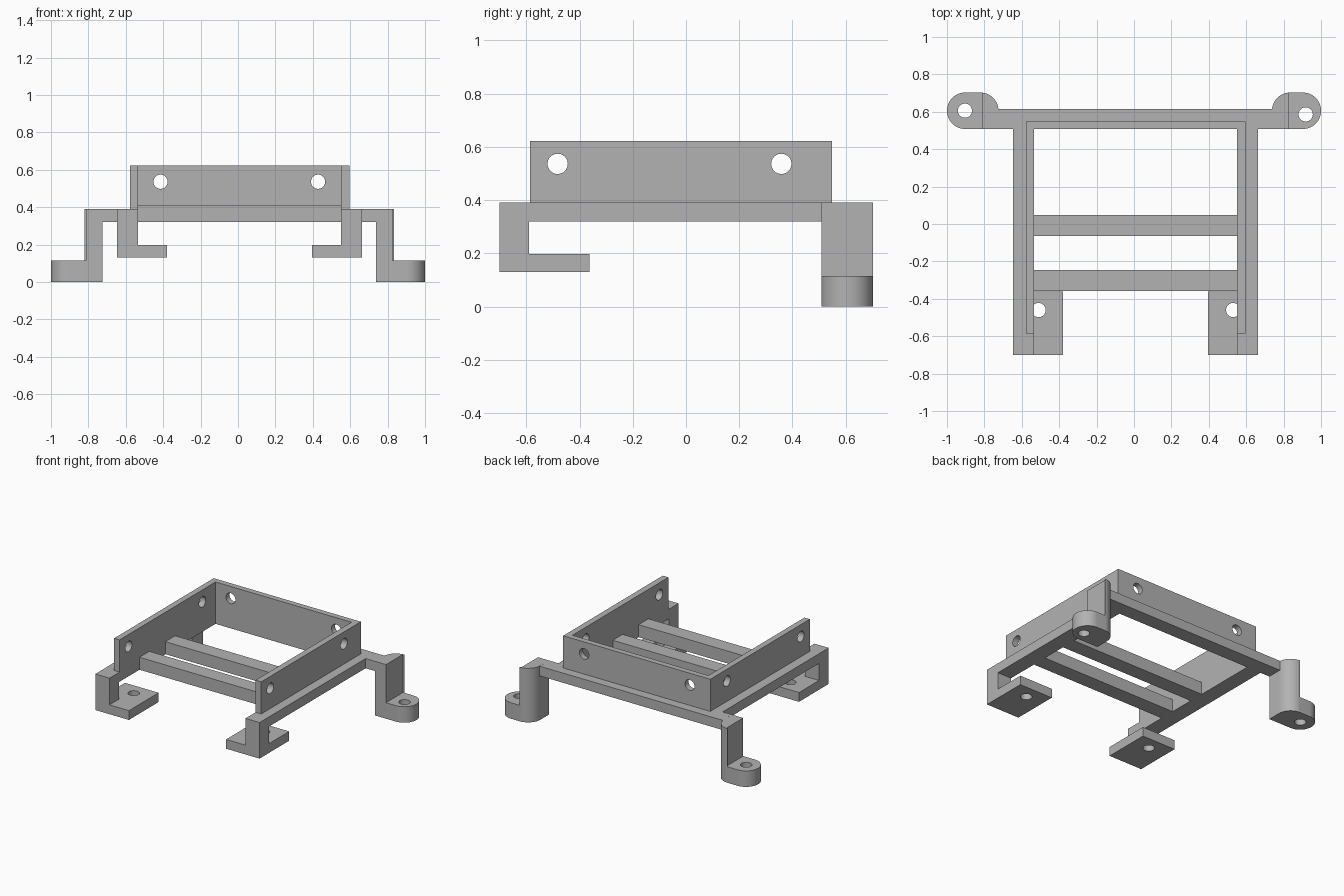
import bpy, bmesh
from math import cos, sin, radians

if "Cube" in bpy.data.objects:
    bpy.data.objects.remove(bpy.data.objects["Cube"])

grey = bpy.data.materials.new("plain grey")
grey.use_nodes = True
grey.diffuse_color = (0.45, 0.45, 0.45, 1)
grey.node_tree.nodes["Principled BSDF"].inputs["Base Color"].default_value = (0.45, 0.45, 0.45, 1)


def prism(name, outline, z0, z1):
    """Extrude a plan outline from z0 up to z1."""
    bm = bmesh.new()
    face = bm.faces.new([bm.verts.new((x, y, z0)) for x, y in outline])
    top = bmesh.ops.extrude_face_region(bm, geom=[face])
    verts = [v for v in top["geom"] if isinstance(v, bmesh.types.BMVert)]
    bmesh.ops.translate(bm, verts=verts, vec=(0, 0, z1 - z0))
    bmesh.ops.recalc_face_normals(bm, faces=bm.faces)
    mesh = bpy.data.meshes.new(name)
    bm.to_mesh(mesh)
    bm.free()
    mesh.materials.append(grey)
    obj = bpy.data.objects.new(name, mesh)
    bpy.context.collection.objects.link(obj)
    return obj


def box(name, x0, x1, y0, y1, z0, z1):
    return prism(name, [(x0, y0), (x1, y0), (x1, y1), (x0, y1)], z0, z1)


def arc(cx, cy, r, a0, a1, steps=16):
    angles = [radians(a0 + (a1 - a0) * i / steps) for i in range(steps + 1)]
    return [(cx + r * cos(a), cy + r * sin(a)) for a in angles]


def drill(obj, centre, axis, depth=0.3, r=0.038):
    """Cut a round hole through obj along the given axis."""
    rot = {"x": (0, radians(90), 0), "y": (radians(90), 0, 0), "z": (0, 0, 0)}[axis]
    bpy.ops.mesh.primitive_cylinder_add(vertices=32, radius=r, depth=depth,
                                        location=centre, rotation=rot)
    cutter = bpy.context.object
    cutter.data.materials.append(grey)
    cutter.hide_render = True
    mod = obj.modifiers.new("hole", "BOOLEAN")
    mod.operation, mod.solver, mod.object = "DIFFERENCE", "EXACT", cutter
    bpy.context.view_layer.objects.active = obj
    bpy.ops.object.modifier_apply(modifier=mod.name)
    bpy.data.objects.remove(cutter)


def smooth(obj):
    bpy.ops.object.select_all(action="DESELECT")
    obj.select_set(True)
    bpy.context.view_layer.objects.active = obj
    bpy.ops.object.shade_smooth_by_angle(angle=radians(30))


# Main heights and plan limits
LOW, DECK, TOP = 0.32, 0.39, 0.622
FRONT, BACK = -0.70, 0.703
BAR_F, BAR_B = 0.508, 0.615
IN_L, IN_R = -0.535, 0.55        # inner faces of the frame
OUT_L, OUT_R = -0.648, 0.662     # outer faces of the frame
POST_L, POST_R = -0.812, 0.825   # outer faces of the rear posts

# U-shaped base frame with rear tabs reaching to the posts
prism("base_frame", [
    (OUT_L, FRONT), (IN_L, FRONT), (IN_L, BAR_F), (IN_R, BAR_F), (IN_R, FRONT),
    (OUT_R, FRONT), (OUT_R, BAR_F), (POST_R - 0.088, BAR_F), (POST_R - 0.088, BAR_B),
    (POST_L + 0.088, BAR_B), (POST_L + 0.088, BAR_F), (OUT_L, BAR_F)], LOW, DECK)

# U-shaped upright wall with screw holes
WALL_F, WALL_B = -0.585, 0.549
wall = prism("upright_wall", [
    (-0.578, WALL_F), (IN_L, WALL_F), (IN_L, BAR_F), (IN_R, BAR_F), (IN_R, WALL_F),
    (0.595, WALL_F), (0.595, WALL_B), (-0.578, WALL_B)], DECK, TOP)
for y in (-0.482, 0.358):
    drill(wall, (0, y, 0.536), "x", depth=3)
for x in (-0.414, 0.428):
    drill(wall, (x, WALL_B, 0.536), "y")
smooth(wall)

# Two cross bars, a little taller than the frame
for name, y in (("front_cross_bar", -0.358), ("middle_cross_bar", -0.064)):
    box(name, IN_L, IN_R, y, y + 0.112, LOW, 0.41)

# Front legs with drilled flat feet
for side, out, inner, tip, hole in (("right", OUT_L, IN_L, -0.38, -0.51),
                                    ("left", OUT_R, IN_R, 0.395, 0.53)):
    box(side + "_front_post", out, inner, FRONT, -0.59, 0.197, LOW)
    foot = box(side + "_front_foot", out, tip, FRONT, -0.362, 0.13, 0.197)
    drill(foot, (hole, -0.46, 0.16), "z")
    smooth(foot)

# Rear posts with a rounded inner corner, and rounded drilled feet
R = (BACK - BAR_F) / 2
MID = (BACK + BAR_F) / 2
for side, s, post_x, hole in (("right", -1, POST_L, (-0.904, 0.606)),
                              ("left", 1, POST_R, (0.918, 0.586))):
    inner = post_x - s * 0.088
    corner = [(post_x + s * (0.01 - x), y) for x, y in arc(0, MID, R, 0, 90)]
    post = prism(side + "_rear_post",
                 [(post_x, BAR_F), (inner, BAR_F)] + corner + [(post_x, BACK)], 0, DECK)
    smooth(post)
    end = [(s * x, y) for x, y in arc(1 - R, MID, R, -90, 90, 24)]
    foot = prism(side + "_rear_foot", [(post_x, BAR_F)] + end + [(post_x, BACK)], 0, 0.115)
    drill(foot, (*hole, 0.06), "z")
    smooth(foot)
